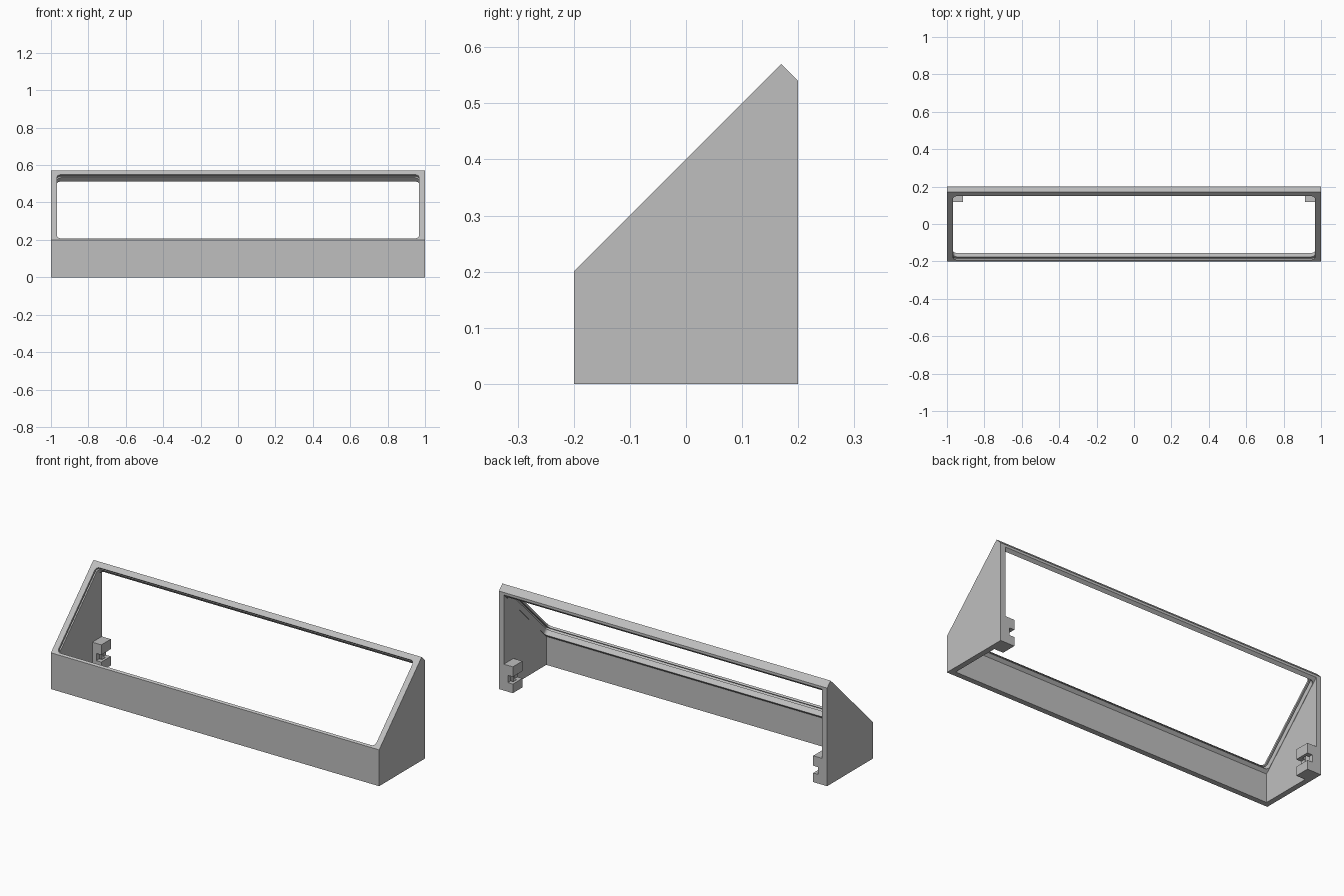
import bpy, bmesh
from math import sin, cos, pi
from mathutils import Matrix, Vector

cube = bpy.data.objects.get("Cube")
if cube:
    bpy.data.objects.remove(cube)

grey = bpy.data.materials.new("light_grey_plastic")
grey.use_nodes = True
COLOUR = (0.52, 0.52, 0.52, 1)
grey.diffuse_color = COLOUR
grey.node_tree.nodes["Principled BSDF"].inputs["Base Color"].default_value = COLOUR


def frame(u, v, origin=(0, 0, 0)):
    """Matrix whose local axes are u, v and their cross product."""
    u, v = Vector(u).normalized(), Vector(v).normalized()
    m = Matrix((u, v, u.cross(v))).transposed().to_4x4()
    return Matrix.Translation(origin) @ m


def prism(name, points, w0, w1, matrix):
    """Extrude a flat outline from w0 to w1 along the local third axis."""
    bm = bmesh.new()
    face = bm.faces.new([bm.verts.new(matrix @ Vector((a, b, w0))) for a, b in points])
    out = bmesh.ops.extrude_face_region(bm, geom=[face])
    move = matrix.to_3x3() @ Vector((0, 0, w1 - w0))
    bmesh.ops.translate(bm, vec=move, verts=[v for v in out["geom"] if isinstance(v, bmesh.types.BMVert)])
    bmesh.ops.recalc_face_normals(bm, faces=bm.faces)
    mesh = bpy.data.meshes.new(name)
    bm.to_mesh(mesh)
    bm.free()
    mesh.materials.append(grey)
    obj = bpy.data.objects.new(name, mesh)
    bpy.context.collection.objects.link(obj)
    return obj


def cut(obj, cutter):
    """Subtract the cutter and remove it."""
    cutter.hide_render = True
    mod = obj.modifiers.new("cut", "BOOLEAN")
    mod.operation, mod.solver, mod.object = "DIFFERENCE", "EXACT", cutter
    bpy.context.view_layer.objects.active = obj
    bpy.ops.object.modifier_apply(modifier=mod.name)
    bpy.data.objects.remove(cutter)


def rounded(x, v0, v1, r, steps=6):
    """Outline of a rounded rectangle, symmetric in x."""
    pts = []
    corners = ((x - r, v1 - r), (r - x, v1 - r), (r - x, v0 + r), (x - r, v0 + r))
    for q, (cx, cy) in enumerate(corners):
        for i in range(steps + 1):
            a = (q + i / steps) * pi / 2
            pts.append((cx + r * cos(a), cy + r * sin(a)))
    return pts


side = frame((0, 1, 0), (0, 0, 1))
slope = frame((1, 0, 0), (0, 1, 1), (0, -0.2, 0.2))
section = frame((1, 0, 0), (0, 0, 1))

# Sloped housing, hollow and open at the back and underneath
housing = prism("housing", [(-0.2, 0), (0.2, 0), (0.2, 0.54), (0.17, 0.57), (-0.2, 0.2)], -1, 1, side)
cut(housing, prism("cavity", [(-0.17, -0.1), (0.3, -0.1), (0.3, 0.6265), (-0.17, 0.1565)], -0.97, 0.97, side))

# Window through the slope, with a panel groove around it
cut(housing, prism("window", rounded(0.968, 0.012, 0.493, 0.02), -0.12, 0.05, slope))
cut(housing, prism("groove", rounded(0.98, 0.003, 0.503, 0.01), -0.023, -0.011, slope))

# Mounting blocks in the rear lower corners, notched on the inner side
outline = [(0.97, 0), (0.915, 0), (0.915, 0.05), (0.945, 0.05),
           (0.945, 0.09), (0.915, 0.09), (0.915, 0.145), (0.97, 0.145)]
pocket = [(0.95, 0.03), (0.93, 0.03), (0.93, 0.11), (0.95, 0.11)]
for name, s in (("left", 1), ("right", -1)):
    block = prism(name + "_mounting_block", [(s * x, z) for x, z in outline], -0.2, -0.117, section)
    cut(block, prism("pocket", [(s * x, z) for x, z in pocket], -0.175, -0.145, section))
